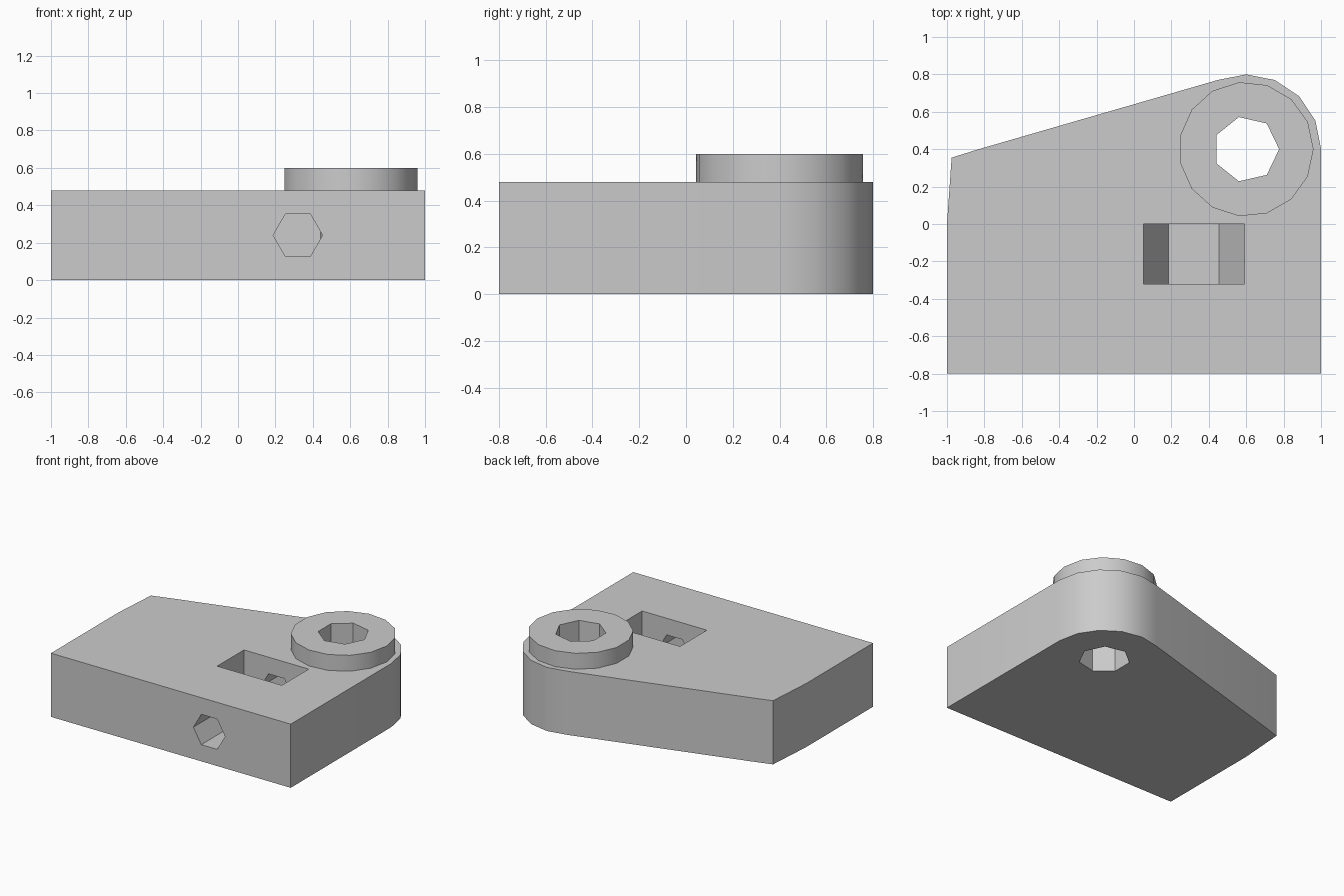
import bpy
import bmesh
from math import cos, sin, pi, radians
from mathutils import Matrix, Vector

default = bpy.data.objects.get("Cube")
if default:
    bpy.data.objects.remove(default, do_unlink=True)

grey = bpy.data.materials.new("plain grey")
grey.use_nodes = True
colour = (0.6, 0.6, 0.6, 1)
grey.diffuse_color = colour
grey.node_tree.nodes["Principled BSDF"].inputs["Base Color"].default_value = colour


def ring(sides, radius, cx, cy, first=0, last=None):
    """Points of a regular polygon, or part of one."""
    last = sides - 1 if last is None else last
    return [(cx + radius * cos(2 * pi * k / sides), cy + radius * sin(2 * pi * k / sides))
            for k in range(first, last + 1)]


def prism(name, outline, start, end, along_y=False):
    """Extrude an outline along z, or an x-z outline along y."""
    bm = bmesh.new()
    face = bm.faces.new([bm.verts.new((a, b, start)) for a, b in outline])
    top = bmesh.ops.extrude_face_region(bm, geom=[face])["geom"]
    bmesh.ops.translate(bm, vec=Vector((0, 0, end - start)),
                        verts=[v for v in top if isinstance(v, bmesh.types.BMVert)])
    if along_y:
        swap = Matrix(((1, 0, 0), (0, 0, 1), (0, 1, 0))).to_4x4()
        bmesh.ops.transform(bm, matrix=swap, verts=bm.verts)
    bmesh.ops.recalc_face_normals(bm, faces=bm.faces)
    mesh = bpy.data.meshes.new(name)
    bm.to_mesh(mesh)
    bm.free()
    mesh.materials.append(grey)
    obj = bpy.data.objects.new(name, mesh)
    bpy.context.collection.objects.link(obj)
    return obj


def combine(target, tool, operation):
    """Apply a boolean and discard the tool."""
    mod = target.modifiers.new("combine", 'BOOLEAN')
    mod.operation = operation
    mod.solver = 'EXACT'
    mod.object = tool
    bpy.context.view_layer.objects.active = target
    bpy.ops.object.modifier_apply(modifier=mod.name)
    bpy.data.objects.remove(tool, do_unlink=True)


# Plate with one rounded back corner and a sloping back edge
outline = [(-1, -0.8), (1, -0.8)]
outline += ring(16, 0.4, 0.6, 0.4, 0, 5)
outline += [(-0.83, 0.4), (-0.975, 0.355), (-1, 0)]
body = prism("bracket_body", outline, 0, 0.48)

# Raised collar around the upright hole
combine(body, prism("collar", ring(15, 0.36, 0.6, 0.4), 0.3, 0.6), 'UNION')
combine(body, prism("upright_hole", ring(7, 0.176, 0.6, 0.4), -0.1, 0.7), 'DIFFERENCE')

# Nut slot: lower half of a hexagon, open at the top
slot = ring(6, 0.27, 0.32, 0.24, 3, 6) + [(0.59, 0.6), (0.05, 0.6)]
combine(body, prism("nut_slot", slot, -0.32, 0, True), 'DIFFERENCE')

# Screw hole from the front, through the slot
combine(body, prism("screw_hole", ring(6, 0.132, 0.32, 0.24), -0.9, 0.4, True), 'DIFFERENCE')

bpy.ops.object.select_all(action='DESELECT')
body.select_set(True)
bpy.context.view_layer.objects.active = body
bpy.ops.object.shade_smooth_by_angle(angle=radians(29))
